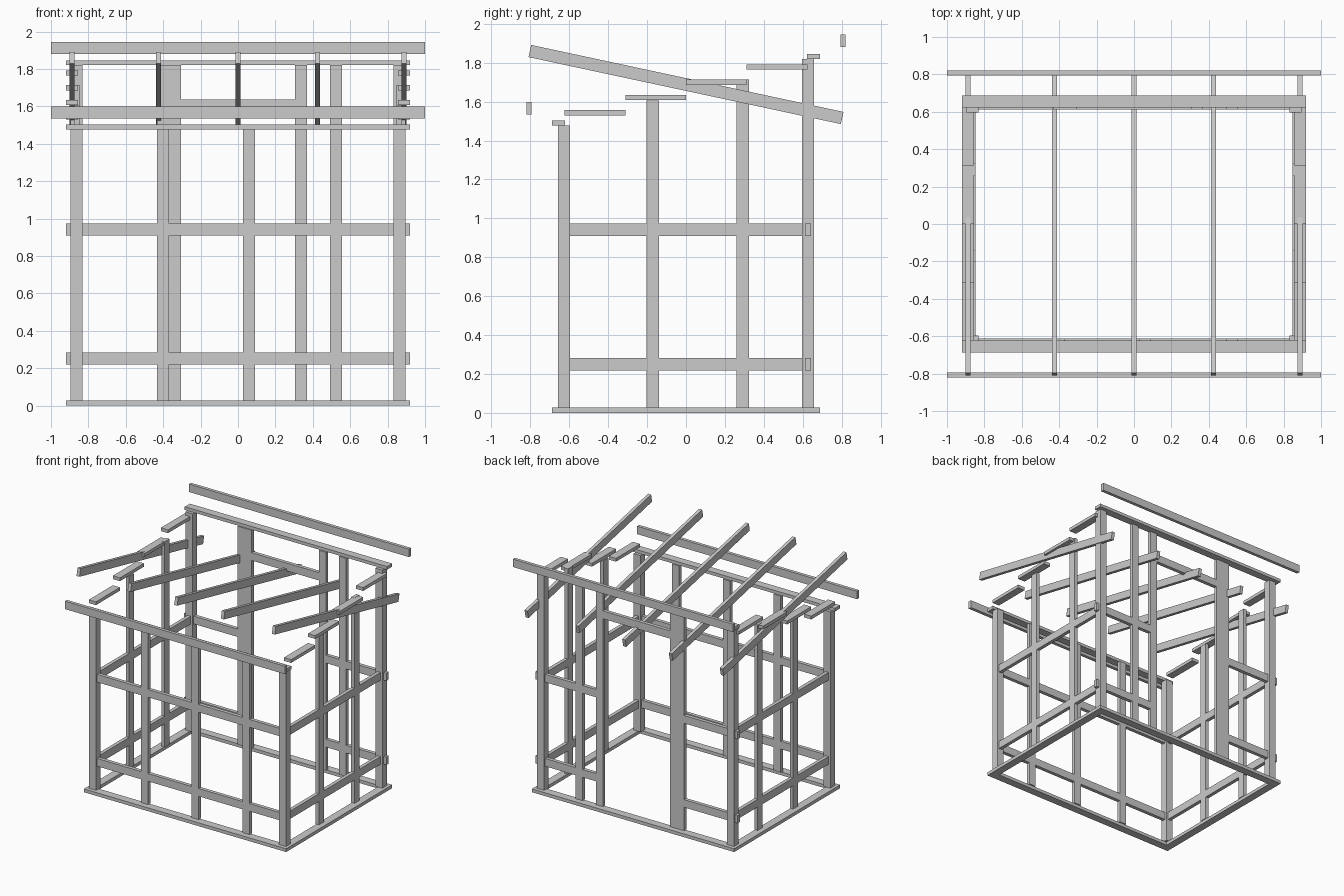
import bpy
import math

cube = bpy.data.objects.get("Cube")
if cube:
    bpy.data.objects.remove(cube, do_unlink=True)

GREY = (0.6, 0.6, 0.6, 1.0)
timber = bpy.data.materials.new("timber_grey")
timber.use_nodes = True
timber.diffuse_color = GREY
timber.node_tree.nodes["Principled BSDF"].inputs["Base Color"].default_value = GREY


def beam(name, x, y, z, tilt=0.0):
    """Rectangular timber spanning the (low, high) pairs x, y and z."""
    bpy.ops.mesh.primitive_cube_add(size=1)
    ob = bpy.context.object
    ob.name = name
    ob.location = [(a + b) / 2 for a, b in (x, y, z)]
    ob.scale = [b - a for a, b in (x, y, z)]
    ob.rotation_euler.x = tilt
    ob.data.materials.append(timber)
    return ob


def around(c, width):
    return (c - width / 2, c + width / 2)


def side_span(side, a, b):
    return tuple(sorted((side * a, side * b)))


W, T = 0.064, 0.03            # timber width and thin timber thickness
HX, HY = 0.92, 0.688          # half size of the frame
PX, PY = 0.863, 0.627         # wall centre lines
BASE = 0.027
FRONT_TOP, BACK_TOP = 1.477, 1.82
RAILS = (0.251, 0.942)
SIDES = (("left", 1), ("right", -1))
ENDS = (("front", -1, FRONT_TOP), ("back", 1, BACK_TOP))

# Sill, top plates and corner posts
for end, s, top in ENDS:
    y = side_span(s, HY - 0.066, HY)
    beam(end + "_sill", (-HX, HX), y, (0, BASE))
    beam(end + "_top_plate", (-HX, HX), y, (top, top + 0.026))
    for side, t in SIDES:
        beam(f"{end}_{side}_corner_post", around(t * PX, W), around(s * PY, 0.06), (BASE, top))

# Front wall studs and rails
for x in (-0.401, 0.06, 0.523):
    beam("front_stud", around(x, W), around(-PY, T), (BASE, FRONT_TOP))
for z in RAILS:
    beam("front_rail", (-PX + W / 2, PX - W / 2), around(-PY, T), around(z, W))

# Back wall with its door opening
beam("wide_door_stud", (-0.432, -0.306), around(PY, T), (BASE, BACK_TOP))
for x in (0.338, 0.523):
    beam("back_stud", around(x, W), around(PY, T), (BASE, BACK_TOP))
beam("door_lintel", (-0.306, 0.306), around(PY, T), (1.572, 1.636))
for side, t in SIDES:
    for z in RAILS:
        beam(f"back_{side}_rail", side_span(t, 0.306, HX), around(PY, T), around(z, W))

# Side walls with stepped top plates
for side, t in SIDES:
    beam(side + "_sill", side_span(t, HX - 0.066, HX), (0.066 - HY, HY - 0.066), (0, BASE))
    for y, top in ((-0.17, 1.605), (0.291, 1.715)):
        beam(side + "_stud", around(t * PX, T), around(y, W), (BASE, top))
    for z in RAILS:
        beam(side + "_rail", around(t * PX, T), (-0.597, 0.597), around(z, W))
    for i in range(4):
        y, z = -0.624 + 0.312 * i, 1.53 + 0.078 * i
        beam(side + "_step_plate", side_span(t, HX - 0.065, HX), (y, y + 0.312), (z, z + 0.027))

# Sloping rafters
for x in (-0.888, -0.424, 0, 0.424, 0.888):
    beam("rafter", around(x, 0.027), around(0, 1.642), around(1.688, W), math.radians(-12.1))

# Fascia boards
beam("front_fascia", (-1, 1), (-0.82, -0.793), (1.534, 1.599))
beam("back_fascia", (-1, 1), (0.793, 0.82), (1.88, 1.945))
